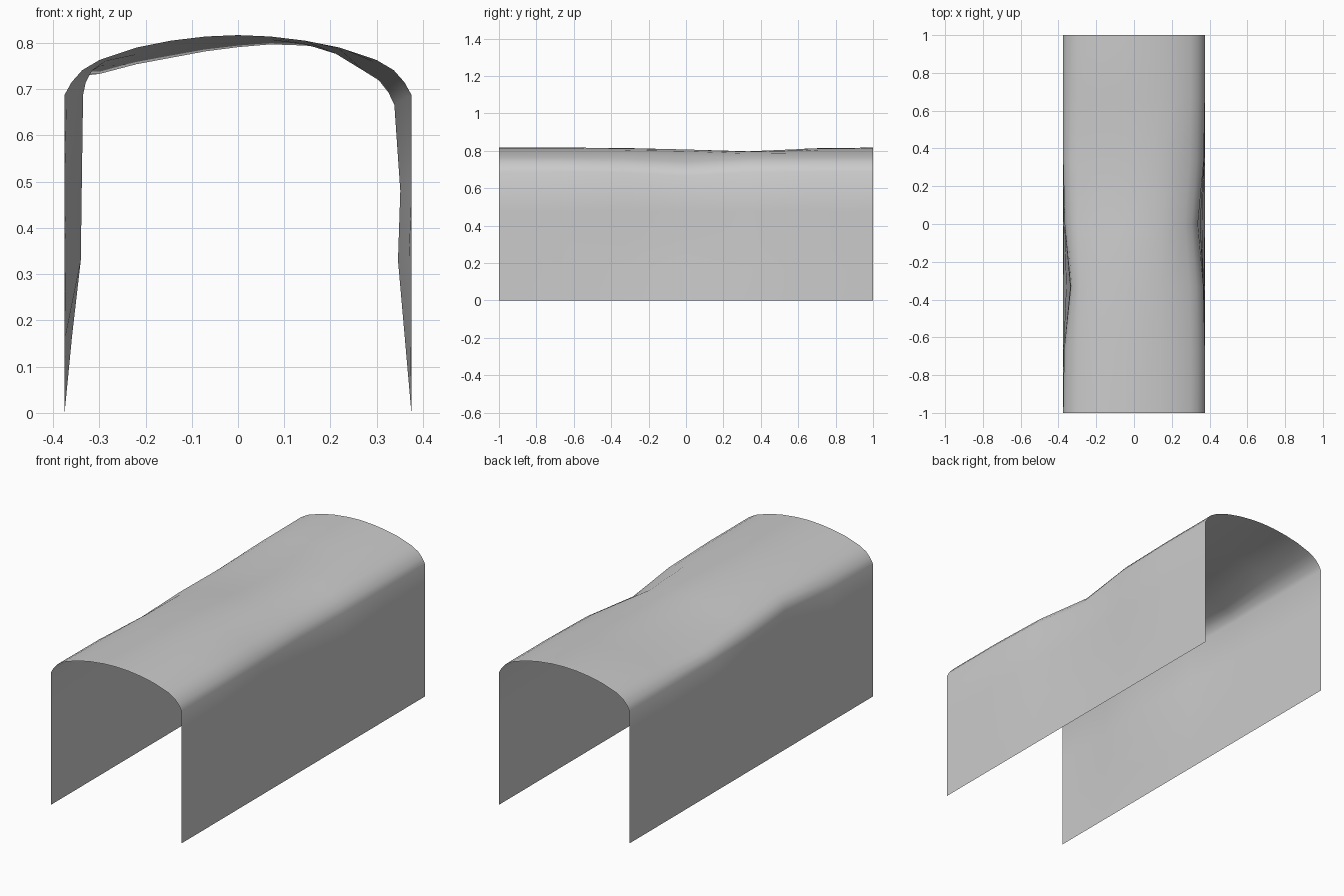
import bpy, bmesh

if "Cube" in bpy.data.objects:
    bpy.data.objects.remove(bpy.data.objects["Cube"])

# Half cross-section of the sheet: wall foot up to the crown (x, z)
HALF = [(0.375, 0.0), (0.375, 0.165), (0.375, 0.33), (0.375, 0.48), (0.375, 0.688),
        (0.36, 0.715), (0.337, 0.741), (0.30, 0.763), (0.22, 0.790), (0.145, 0.805), (0.07, 0.814)]
PROFILE = [(-x, z) for x, z in HALF] + [(0.0, 0.817)] + HALF[::-1]
STATIONS = [-1 + i / 3 for i in range(7)]


def interp(table, t):
    """Piecewise linear lookup, clamped at both ends."""
    if t <= table[0][0]:
        return table[0][1]
    for (a, va), (b, vb) in zip(table, table[1:]):
        if t <= b:
            return va + (vb - va) * (t - a) / (b - a)
    return table[-1][1]


# Dent depth by height on each wall, and sag by x on the roof
LEFT_WALL = [(0, 0), (0.165, 0.016), (0.33, 0.035), (0.48, 0.037), (0.69, 0.040), (0.765, 0.012), (0.80, 0)]
RIGHT_WALL = [(0, 0), (0.33, 0.029), (0.48, 0.024), (0.69, 0.037), (0.765, 0.030), (0.80, 0)]
RIGHT_SAG = [(0.14, 0.003), (0.22, 0.012), (0.30, 0.022), (0.374, 0.022)]
ROOF_SAG = [(-0.375, 0), (-0.337, 0.012), (-0.30, 0.030), (-0.22, 0.036), (-0.145, 0.037),
            (-0.07, 0.032), (0, 0.026), (0.07, 0.017), (0.145, 0.010), (0.22, 0.003), (0.30, 0)]
# Strength of each dent along the length
LEFT_ALONG = [(-1, 0), (-2 / 3, 0.12), (-1 / 3, 1), (0, 0.2), (1 / 3, 0)]
RIGHT_ALONG = [(-2 / 3, 0), (-1 / 3, 0.2), (0, 1), (1 / 3, 0.15), (2 / 3, 0)]
ROOF_ALONG = [(-2 / 3, 0), (-1 / 3, 0.08), (0, 0.42), (1 / 3, 1), (2 / 3, 0.15), (1, 0)]


def dent(x, y, z):
    sag = interp(ROOF_SAG, x) * interp(ROOF_ALONG, y)
    if x < -0.2:
        nx = x + interp(LEFT_WALL, z) * interp(LEFT_ALONG, y)
    elif x > 0.1:
        k = interp(RIGHT_ALONG, y)
        nx = x - interp(RIGHT_WALL, z) * k
        sag += interp(RIGHT_SAG, x) * k * min(1, z / 0.69) * (z > 0.6)
    else:
        nx = x
    return nx, y, z - (sag if z > 0.6 else 0)


# Draped cover: one open sheet lofted along y
bm = bmesh.new()
rows = [[bm.verts.new(dent(x, y, z)) for x, z in PROFILE] for y in STATIONS]
for r0, r1 in zip(rows, rows[1:]):
    for i in range(len(PROFILE) - 1):
        bm.faces.new((r0[i], r1[i], r1[i + 1], r0[i + 1]))
bm.normal_update()
for f in bm.faces:
    f.smooth = True
# Outward facing: the roof points up
if sum(f.normal.z for f in bm.faces) < 0:
    bmesh.ops.reverse_faces(bm, faces=bm.faces[:])
mesh = bpy.data.meshes.new("draped_cover")
bm.to_mesh(mesh)
bm.free()
bpy.context.collection.objects.link(bpy.data.objects.new("draped_cover", mesh))
